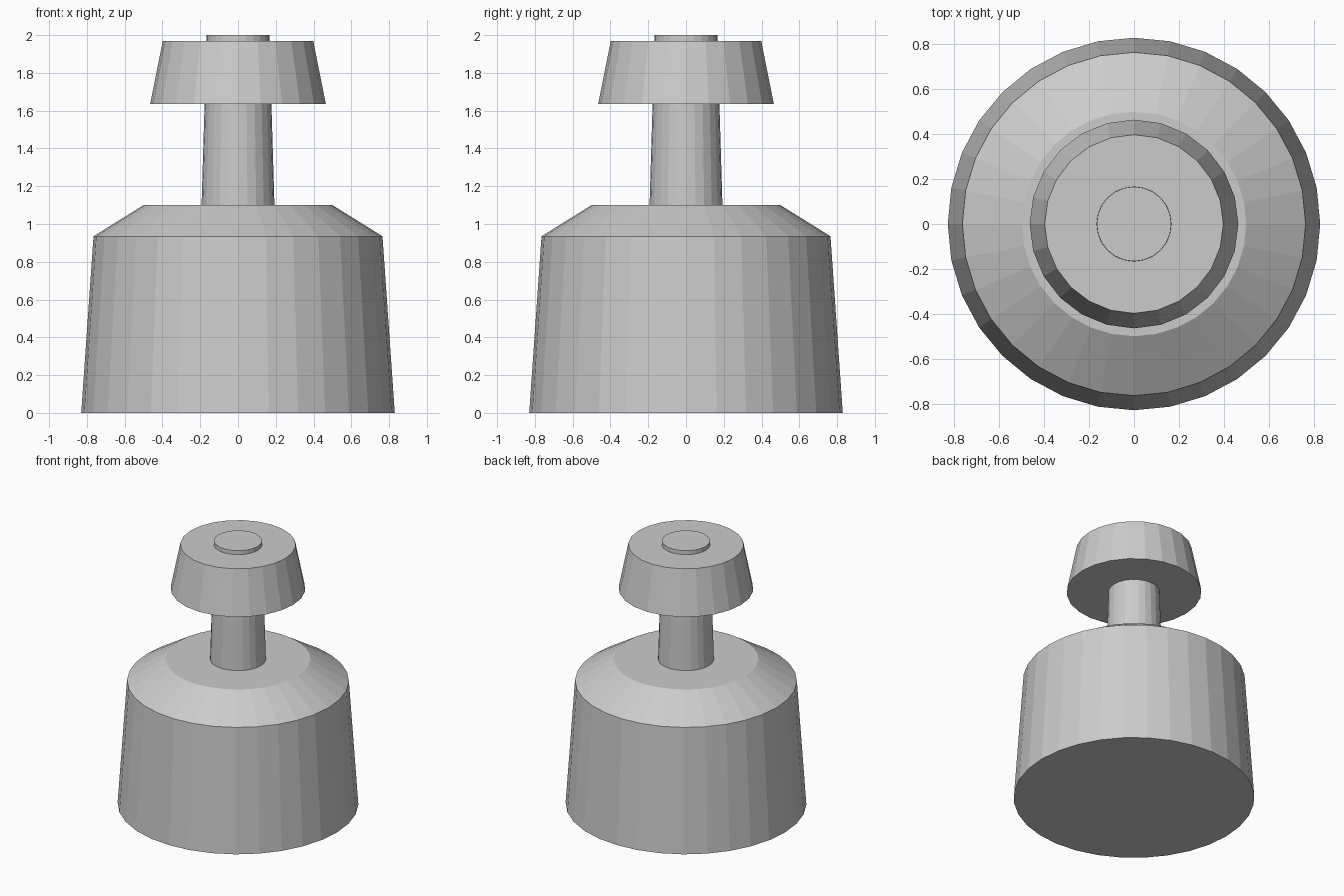
import bpy, bmesh
from math import cos, sin, tau

if "Cube" in bpy.data.objects:
    bpy.data.objects.remove(bpy.data.objects["Cube"])


def turned(name, profile, sides):
    """Flat-faced solid of revolution from (radius, z) pairs, bottom to top."""
    bm = bmesh.new()
    rings = [[bm.verts.new((r * cos(tau * i / sides), r * sin(tau * i / sides), z))
              for i in range(sides)] for r, z in profile]
    for low, high in zip(rings, rings[1:]):
        for i in range(sides):
            j = (i + 1) % sides
            bm.faces.new((low[i], low[j], high[j], high[i]))
    bm.faces.new(rings[0][::-1])
    bm.faces.new(rings[-1])
    mesh = bpy.data.meshes.new(name)
    bm.to_mesh(mesh)
    bm.free()
    obj = bpy.data.objects.new(name, mesh)
    bpy.context.collection.objects.link(obj)
    return obj


# Tapered base with sloping shoulder
turned("base", [(0.83, 0), (0.765, 0.935), (0.5, 1.1)], 32)
# Slim stem running up through the cap
turned("stem", [(0.193, 1.1), (0.166, 2.0)], 24)
# Flared cap near the top of the stem
turned("cap", [(0.465, 1.635), (0.398, 1.97)], 24)
